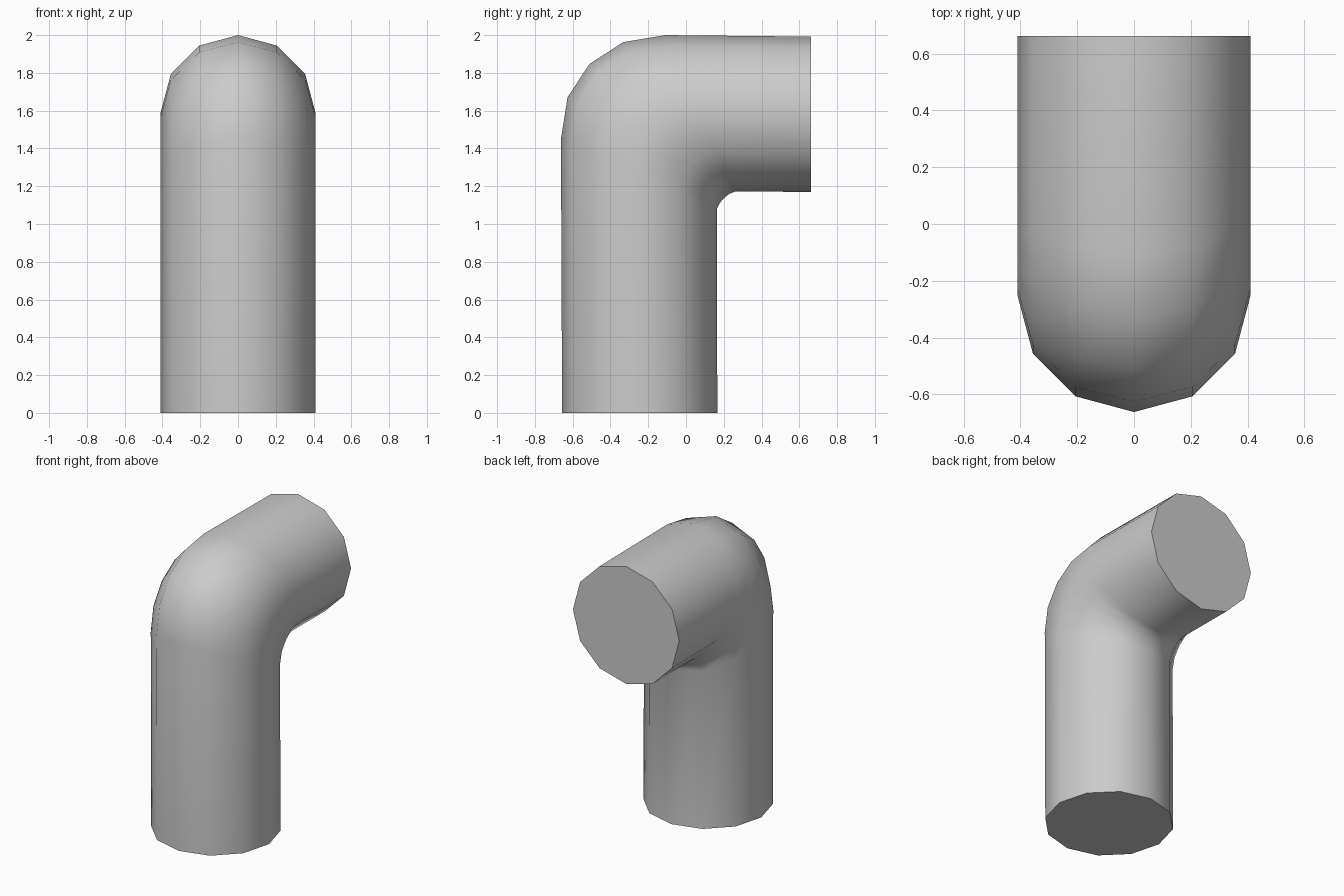
import bpy, bmesh, math
from mathutils import Vector

if "Cube" in bpy.data.objects:
    bpy.data.objects.remove(bpy.data.objects["Cube"])

SIDES = 12
HALF_WIDTH = 0.411

# Rings of the elbow: outer (y, z) point and inner (y, z) point
rings = [
    ((-0.656, 0.0), (0.166, 0.0)),
    ((-0.662, 1.45), (0.163, 1.08)),
    ((-0.627, 1.672), (0.178, 1.11)),
    ((-0.51, 1.848), (0.202, 1.138)),
    ((-0.332, 1.963), (0.23, 1.16)),
    ((-0.11, 2.0), (0.26, 1.172)),
    ((0.662, 1.992), (0.662, 1.17)),
]

# Sweep a 12-sided ring through the stations
bm = bmesh.new()
loops = []
for outer, inner in rings:
    o, i = Vector((0, *outer)), Vector((0, *inner))
    mid, half = (o + i) / 2, (o - i) / 2
    loop = []
    for k in range(SIDES):
        a = 2 * math.pi * k / SIDES
        p = mid + half * math.cos(a) + Vector((HALF_WIDTH * math.sin(a), 0, 0))
        loop.append(bm.verts.new(p))
    loops.append(loop)

for a, b in zip(loops, loops[1:]):
    for k in range(SIDES):
        n = (k + 1) % SIDES
        bm.faces.new((a[k], a[n], b[n], b[k]))

# Flat end caps
bm.faces.new(loops[0])
bm.faces.new(loops[-1])
bmesh.ops.recalc_face_normals(bm, faces=bm.faces)

mesh = bpy.data.meshes.new("pipe_elbow")
bm.to_mesh(mesh)
bm.free()
pipe = bpy.data.objects.new("pipe_elbow", mesh)
bpy.context.collection.objects.link(pipe)

# Smooth walls, sharp cap rims
bpy.context.view_layer.objects.active = pipe
pipe.select_set(True)
bpy.ops.object.shade_smooth_by_angle(angle=math.radians(60))
